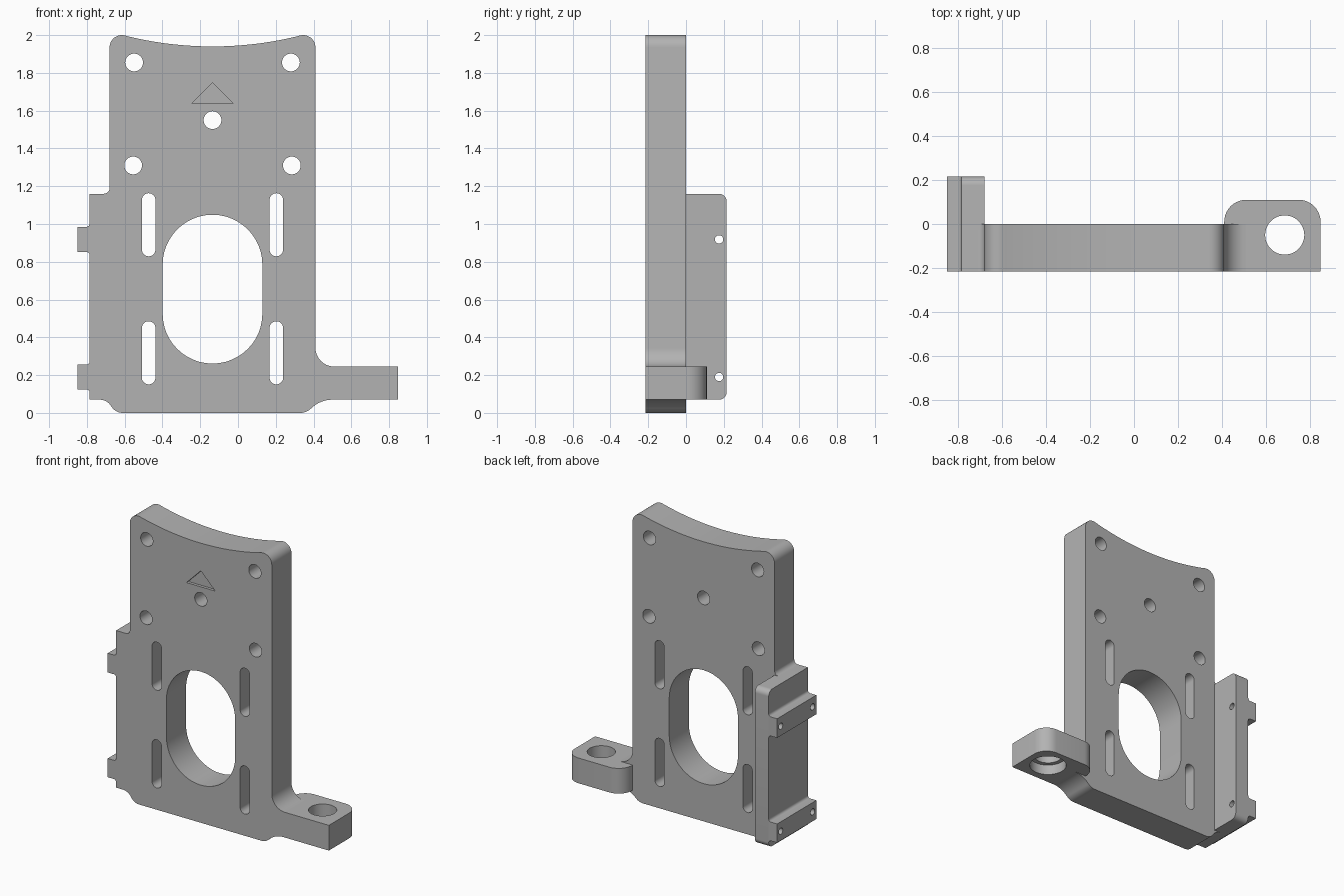
import bpy
import bmesh
from math import radians, cos, sin

cube = bpy.data.objects.get("Cube")
if cube:
    bpy.data.objects.remove(cube, do_unlink=True)

GREY = (0.45, 0.45, 0.45, 1)
metal = bpy.data.materials.new("machined_grey")
metal.use_nodes = True
metal.diffuse_color = GREY
metal.node_tree.nodes["Principled BSDF"].inputs["Base Color"].default_value = GREY

FRONT, BACK = -0.215, 0.215
MID = -0.135                      # centre line of the plate
LOW, LUG_TOP = 0.07, 0.245


def arc(u, v, r, start, end, n=10):
    angles = [radians(start + (end - start) * i / n) for i in range(n + 1)]
    return [(u + r * cos(a), v + r * sin(a)) for a in angles]


def prism(name, outline, axis, lo, hi):
    """Extrude a flat outline along one axis."""
    place = {"x": lambda u, v, d: (d, u, v),
             "y": lambda u, v, d: (u, d, v),
             "z": lambda u, v, d: (u, v, d)}[axis]
    bm = bmesh.new()
    a = [bm.verts.new(place(u, v, lo)) for u, v in outline]
    b = [bm.verts.new(place(u, v, hi)) for u, v in outline]
    bm.faces.new(a)
    bm.faces.new(b)
    for i in range(len(a)):
        j = (i + 1) % len(a)
        bm.faces.new((a[i], a[j], b[j], b[i]))
    bmesh.ops.recalc_face_normals(bm, faces=bm.faces)
    mesh = bpy.data.meshes.new(name)
    bm.to_mesh(mesh)
    bm.free()
    mesh.materials.append(metal)
    obj = bpy.data.objects.new(name, mesh)
    bpy.context.collection.objects.link(obj)
    return obj


def slot(u, low, high, r):
    """Upright slot outline; a round hole when low equals high."""
    return arc(u, high, r, 0, 180, 24) + arc(u, low, r, 180, 360, 24)


def circle(u, v, r):
    return arc(u, v, r, 0, 352.5, 47)


def cut(obj, outline, axis, lo, hi):
    cutter = prism("cutter", outline, axis, lo, hi)
    cutter.hide_render = True
    mod = obj.modifiers.new("cut", "BOOLEAN")
    mod.operation = "DIFFERENCE"
    mod.solver = "EXACT"
    mod.object = cutter
    bpy.context.view_layer.objects.active = obj
    bpy.ops.object.modifier_apply(modifier=mod.name)
    bpy.data.objects.remove(cutter, do_unlink=True)


# Main plate: silhouette with dished top and blended feet
outline = (
    arc(0.33, 0.08, 0.08, -90, -45)
    + arc(0.5, -0.09, 0.16, 135, 90)
    + [(0.51, LOW)]
    + arc(0.51, 0.345, 0.1, 270, 180)
    + arc(0.345, 1.935, 0.065, 0, 104)
    + arc(MID, 3.84, 1.9, 283.7, 256.3, 32)
    + arc(-0.615, 1.935, 0.065, 76, 180)
    + arc(-0.71, 1.19, 0.03, 0, -90)
    + [(-0.68, 1.16), (-0.68, LOW)]
    + arc(-0.732, 0, 0.07, 90, 30)
    + arc(-0.61, 0.07, 0.07, 210, 270)
)
plate = prism("mounting_plate", outline, "y", FRONT, 0)

# Plate openings: central window, adjusting slots, screw holes
cut(plate, slot(MID, 0.525, 0.785, 0.264), "y", -1, 1)
for side in (-1, 1):
    x = MID + side * 0.338
    for low in (0.187, 0.865):
        cut(plate, slot(x, low, low + 0.262, 0.036), "y", -1, 1)
    for dx, z in ((0.415, 1.855), (0.42, 1.31)):
        cut(plate, circle(MID + side * dx, z, 0.047), "y", -1, 1)
cut(plate, circle(MID, 1.55, 0.047), "y", -1, 1)

# Engraved direction triangle
cut(plate, [(-0.245, 1.637), (-0.025, 1.637), (MID, 1.748)], "y", -1, FRONT + 0.02)

# Side flange reaching behind the plate
flange = prism(
    "side_flange",
    [(FRONT, LOW)]
    + arc(BACK - 0.04, LOW + 0.04, 0.04, -90, 0)
    + arc(BACK - 0.04, 1.12, 0.04, 0, 90)
    + [(FRONT, 1.16)],
    "x", -0.785, -0.68)

# Flange tabs with flared roots
tabs = []
for label, low, high in (("lower", 0.125, 0.255), ("upper", 0.852, 0.985)):
    tab = prism(
        label + "_tab",
        [(-0.85, low)]
        + arc(-0.803, low - 0.018, 0.018, 90, 0, 6)
        + arc(-0.803, high + 0.018, 0.018, 0, -90, 6)
        + [(-0.85, high)],
        "y", FRONT, BACK)
    tabs.append(tab)
    for y in (-0.175, 0.175):
        hole = circle(y, (low + high) / 2, 0.022)
        cut(tab, hole, "x", -1, -0.5)
        cut(flange, hole, "x", -1, -0.5)

# Foot lug with counterbored bolt hole
lug = prism(
    "foot_lug",
    [(0.51, 0), (0.51, FRONT), (0.848, FRONT)]
    + arc(0.748, 0.01, 0.1, 0, 90)
    + arc(0.51, 0.01, 0.1, 90, 180)
    + [(0.41, 0)],
    "z", LOW, LUG_TOP)
cut(lug, circle(0.685, -0.05, 0.089), "z", -1, 1)
cut(lug, circle(0.685, -0.05, 0.118), "z", -1, LOW + 0.07)

# Smooth the rounded walls, keep machined edges crisp
bpy.ops.object.select_all(action="DESELECT")
for obj in [plate, flange, lug] + tabs:
    obj.select_set(True)
    bpy.context.view_layer.objects.active = obj
bpy.ops.object.shade_smooth_by_angle(angle=radians(30))
